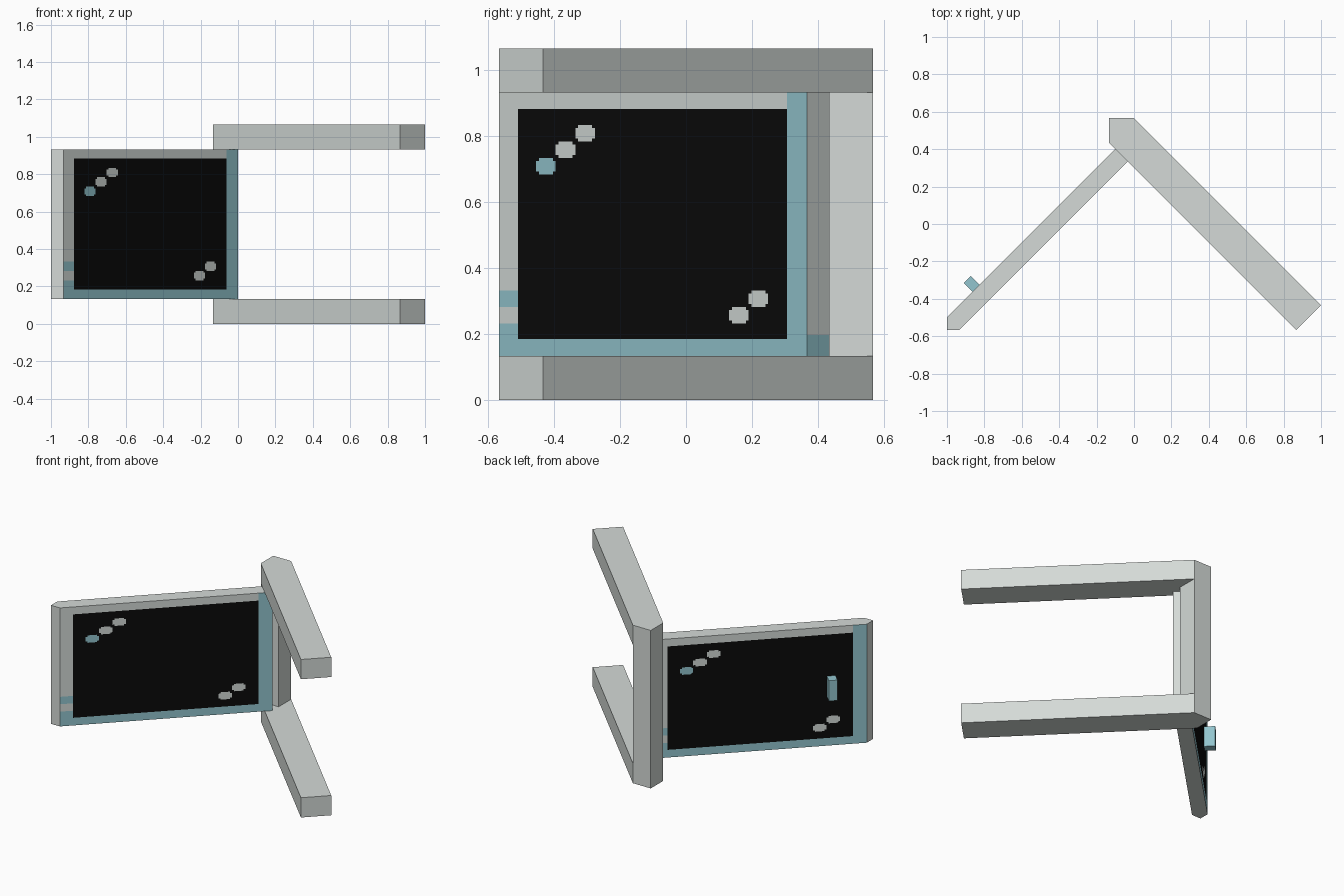
import bpy, bmesh
from mathutils import Vector

if "Cube" in bpy.data.objects:
    bpy.data.objects.remove(bpy.data.objects["Cube"])

U = 1 / 15  # base module


def material(name, rgb):
    m = bpy.data.materials.new(name)
    m.diffuse_color = (*rgb, 1)
    m.use_nodes = True
    m.node_tree.nodes["Principled BSDF"].inputs["Base Color"].default_value = m.diffuse_color
    return m


GREY = material("pale grey", (0.66, 0.70, 0.68))
TEAL = material("dusty teal", (0.29, 0.56, 0.62))
BLACK = material("black", (0.003, 0.003, 0.003))


def finish(name, bm, mats):
    bmesh.ops.recalc_face_normals(bm, faces=bm.faces[:])
    mesh = bpy.data.meshes.new(name)
    bm.to_mesh(mesh)
    bm.free()
    for m in mats:
        mesh.materials.append(m)
    obj = bpy.data.objects.new(name, mesh)
    bpy.context.collection.objects.link(obj)


def prism(name, outline, z0, z1, mat):
    bm = bmesh.new()
    base = bm.faces.new([bm.verts.new((x, y, z0)) for x, y in outline])
    ext = bmesh.ops.extrude_face_region(bm, geom=[base], use_keep_orig=True)
    top = [g for g in ext["geom"] if isinstance(g, bmesh.types.BMVert)]
    bmesh.ops.translate(bm, verts=top, vec=(0, 0, z1 - z0))
    finish(name, bm, [mat])


# Wall frame: two diagonal rails joined by a corner post
rail = [(-2*U, 8.5*U), (0, 8.5*U), (1, -6.5*U), (13*U, -8.5*U), (-2*U, 6.5*U)]
prism("bottom_rail", rail, 0, 2*U, GREY)
prism("top_rail", rail, 14*U, 16*U, GREY)
post = [(-2*U, 8.5*U), (0, 8.5*U), (0, 6.5*U), (-2*U, 6.5*U)]
prism("corner_post", post, 2*U, 14*U, GREY)

# Door panel: glint blocks as (u, z, colour index); u runs along the face
BW, BH, NOTCH = 0.06, 0.05, 0.009
blocks = [(0.112, 0.684, 1), (0.171, 0.734, 0), (0.231, 0.784, 0),
          (0.697, 0.233, 0), (0.756, 0.283, 0)]
W0, W1, H0, H1 = 0.057, 0.873, 0.185, 0.883  # window opening


def face_colour(u, z):
    for bu, bz, c in blocks:
        du, dz = abs(u - bu - BW/2), abs(z - bz - BH/2)
        corner = du > BW/2 - NOTCH and dz > BH/2 - NOTCH
        if du < BW/2 and dz < BH/2 and not corner:
            return c
    if W0 < u < W1 and H0 < z < H1:
        return 2
    if u < W0:
        return 1 if z < 0.233 or 0.283 < z < 0.333 else 0
    return 1 if u > W1 or z < H0 else 0


def cuts(start, end, marks):
    values = [start]
    for v in sorted(marks):
        if values[-1] + 1e-3 < v < end - 1e-3:
            values.append(v)
    return values + [end]


def edges_of(k, size):
    return [b[k] + o for b in blocks for o in (0, NOTCH, size - NOTCH, size)]


us = cuts(0, 14*U, edges_of(0, BW) + [W0, W1])
zs = cuts(2*U, 14*U, edges_of(1, BH) + [H0, H1, 0.197])


def wall(bm, a, b, u_cuts, rule):
    a, b = Vector(a), Vector(b)
    grid = []
    for u in u_cuts:
        p = a.lerp(b, u / u_cuts[-1])
        grid.append([bm.verts.new((p.x, p.y, z)) for z in zs])
    for i in range(len(u_cuts) - 1):
        for j in range(len(zs) - 1):
            f = bm.faces.new((grid[i][j], grid[i+1][j],
                              grid[i+1][j+1], grid[i][j+1]))
            f.material_index = rule((u_cuts[i] + u_cuts[i+1]) / 2,
                                    (zs[j] + zs[j+1]) / 2)


def plain(u, z):
    return 0


def end_colour(u, z):
    return 1 if z < 0.197 else 0


bm = bmesh.new()
tip, front_l, front_r = (-1, -8.5*U), (-14*U, -8.5*U), (0, 5.5*U)
back_r, back_l = (-U, 6.5*U), (-1, -7.5*U)
wall(bm, front_l, front_r, us, face_colour)
wall(bm, front_r, back_r, [0, 1], end_colour)
wall(bm, back_r, back_l, us, face_colour)
wall(bm, back_l, tip, [0, 1], plain)
wall(bm, tip, front_l, [0, 1], plain)
bmesh.ops.remove_doubles(bm, verts=bm.verts[:], dist=1e-5)
# Close the top and bottom of the door
rim = [e for e in bm.edges if e.is_boundary]
for f in bmesh.ops.holes_fill(bm, edges=rim, sides=0)["faces"]:
    f.material_index = 0
finish("door_panel", bm, [GREY, TEAL, BLACK])

# Door handle on the back face
handle = [(-0.863, -0.363), (-0.825, -0.325), (-0.873, -0.277), (-0.911, -0.315)]
prism("door_handle", handle, 0.465, 0.603, TEAL)
